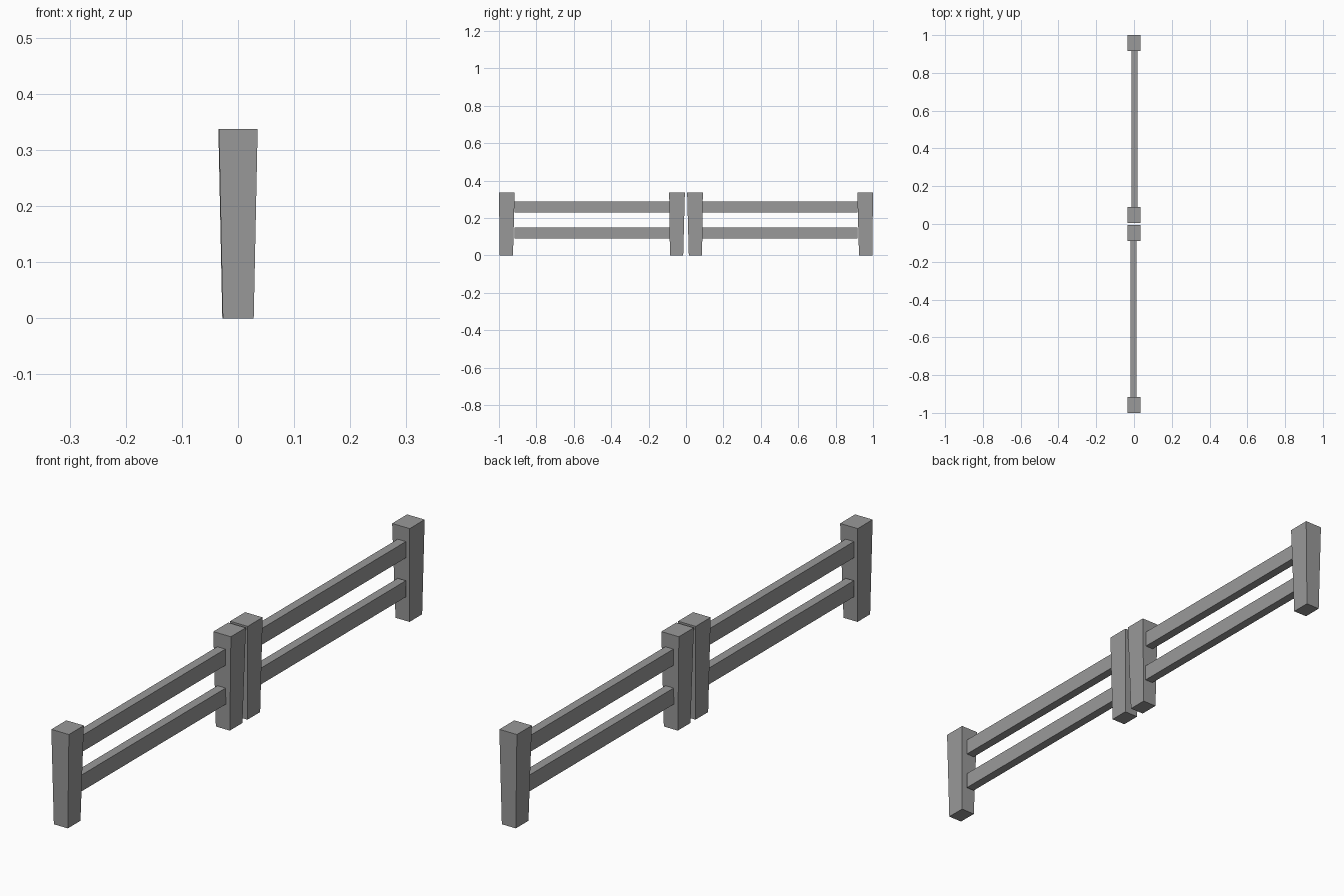
import bpy
import math
from mathutils import Matrix

if "Cube" in bpy.data.objects:
    bpy.data.objects.remove(bpy.data.objects["Cube"])

GREY = (0.32, 0.32, 0.32, 1.0)
mat = bpy.data.materials.new("grey")
mat.diffuse_color = GREY
mat.use_nodes = True
mat.node_tree.nodes["Principled BSDF"].inputs["Base Color"].default_value = GREY


def block(name, bottom, top, z0, z1, turned):
    """Box between two rectangles (x0, x1, y0, y1), optionally turned half way round z."""
    verts = [(x, y, z)
             for (x0, x1, y0, y1), z in ((bottom, z0), (top, z1))
             for x, y in ((x0, y0), (x1, y0), (x1, y1), (x0, y1))]
    faces = [(3, 2, 1, 0), (4, 5, 6, 7)]
    faces += [(i, (i + 1) % 4, (i + 1) % 4 + 4, i + 4) for i in range(4)]
    mesh = bpy.data.meshes.new(name)
    mesh.from_pydata(verts, [], faces)
    if turned:
        mesh.transform(Matrix.Rotation(math.pi, 4, "Z"))
    mesh.materials.append(mat)
    obj = bpy.data.objects.new(name, mesh)
    bpy.context.collection.objects.link(obj)


# Two identical fence sections, the back one turned half way round
for side, turned in (("front", False), ("back", True)):
    # Posts, tapering towards the ground
    for place, y in (("outer", -1.0), ("inner", -0.09)):
        block(f"{side}_{place}_post",
              (-0.027, 0.028, y + 0.004, y + 0.075),
              (-0.034, 0.035, y, y + 0.084),
              0.0, 0.337, turned)
    # Horizontal rails
    for place, z in (("lower", 0.09), ("upper", 0.229)):
        rail = (-0.019, 0.013, -0.916, -0.086)
        block(f"{side}_{place}_rail", rail, rail, z, z + 0.058, turned)
